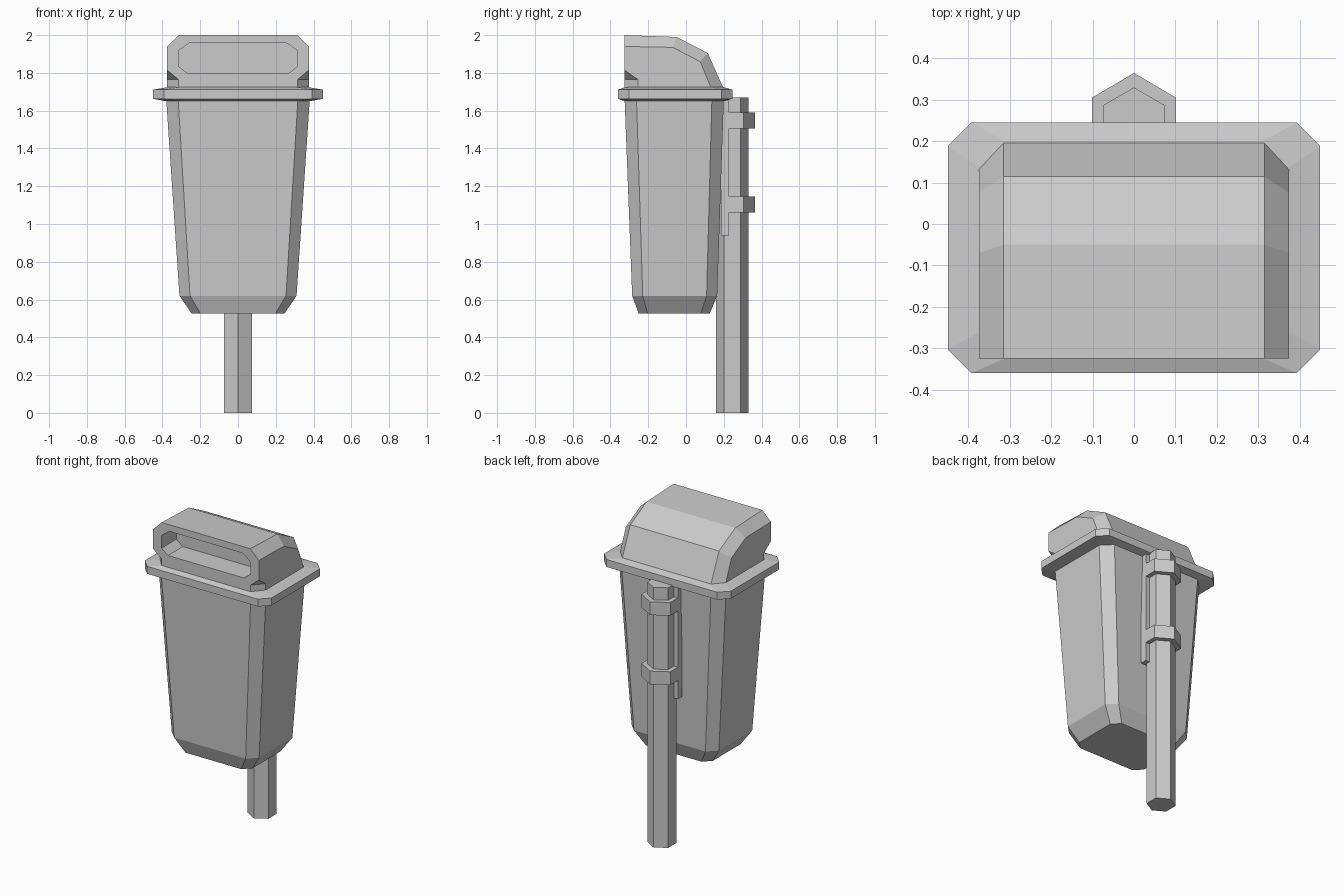
import bpy, bmesh, math

if "Cube" in bpy.data.objects:
    bpy.data.objects.remove(bpy.data.objects["Cube"])

grey = bpy.data.materials.new("bin grey")
grey.diffuse_color = (0.6, 0.6, 0.6, 1)
grey.use_nodes = True
grey.node_tree.nodes["Principled BSDF"].inputs["Base Color"].default_value = grey.diffuse_color


def loft(name, rings):
    """Skin a list of equal-length point rings and cap both ends."""
    bm = bmesh.new()
    vs = [[bm.verts.new(p) for p in r] for r in rings]
    n = len(rings[0])
    for a, b in zip(vs, vs[1:]):
        for i in range(n):
            j = (i + 1) % n
            bm.faces.new((a[i], a[j], b[j], b[i]))
    bm.faces.new(vs[0])
    bm.faces.new(vs[-1])
    bmesh.ops.remove_doubles(bm, verts=bm.verts, dist=1e-4)
    bmesh.ops.recalc_face_normals(bm, faces=bm.faces)
    me = bpy.data.meshes.new(name)
    bm.to_mesh(me)
    bm.free()
    me.materials.append(grey)
    ob = bpy.data.objects.new(name, me)
    bpy.context.collection.objects.link(ob)
    return ob


def octagon(z, hx, y0, y1, c):
    """Rectangle with cut corners at height z."""
    return [(-hx + c, y0, z), (hx - c, y0, z), (hx, y0 + c, z), (hx, y1 - c, z),
            (hx - c, y1, z), (-hx + c, y1, z), (-hx, y1 - c, z), (-hx, y0 + c, z)]


def prism(name, pts, z0, z1):
    return loft(name, [[(x, y, z) for x, y in pts] for z in (z0, z1)])


# Tapered container
loft("container", [octagon(0.525, 0.245, -0.25, 0.125, 0.047),
                   octagon(0.62, 0.31, -0.285, 0.165, 0.056),
                   octagon(1.66, 0.38, -0.325, 0.2, 0.063)])

# Rim
loft("rim", [octagon(1.65, 0.38, -0.325, 0.2, 0.063),
             octagon(1.663, 0.45, -0.36, 0.245, 0.057),
             octagon(1.711, 0.45, -0.36, 0.245, 0.057),
             octagon(1.724, 0.375, -0.325, 0.2, 0.063)])

# Hood: full profile in the middle, smaller profile on the side faces
full = [(-0.325, 1.715), (-0.325, 1.765), (-0.325, 1.765), (-0.325, 2.0),
        (-0.05, 1.99), (0.115, 1.905), (0.2, 1.715)]
side = [(-0.255, 1.715), (-0.255, 1.765), (-0.325, 1.815), (-0.325, 1.94),
        (-0.07, 1.935), (0.075, 1.86), (0.135, 1.715)]
hood = loft("hood", [[(x, y, z) for y, z in prof] for x, prof in
                     ((-0.375, side), (-0.315, full), (0.315, full), (0.375, side))])

# Opening cut into the hood front
half = [(0.27, 1.8), (0.315, 1.835), (0.315, 1.917), (0.26, 1.957)]
outline = half + [(-x, z) for x, z in reversed(half)]
cutter = loft("opening_cutter", [[(x, y, z) for x, z in outline] for y in (-0.4, -0.175)])
cutter.hide_render = True
mod = hood.modifiers.new("opening", 'BOOLEAN')
mod.operation, mod.solver, mod.object = 'DIFFERENCE', 'EXACT', cutter
bpy.context.view_layer.objects.active = hood
bpy.ops.object.modifier_apply(modifier=mod.name)
bpy.data.objects.remove(cutter)

# Hexagonal post
hexagon = [(0.085 * math.sin(math.radians(60 * k)),
            0.245 + 0.085 * math.cos(math.radians(60 * k))) for k in range(6)]
prism("post", hexagon, 0, 1.67)

# Mounting plate between container and post
prism("mounting_plate", [(-0.102, 0.185), (0.102, 0.185), (0.102, 0.228), (-0.102, 0.228)],
      0.94, 1.655)

# Clamps around the post
clamp = [(-0.102, 0.228), (0.102, 0.228), (0.102, 0.305), (0, 0.365), (-0.102, 0.305)]
for name, z in (("upper_clamp", 1.505), ("lower_clamp", 1.06)):
    prism(name, clamp, z, z + 0.085)
